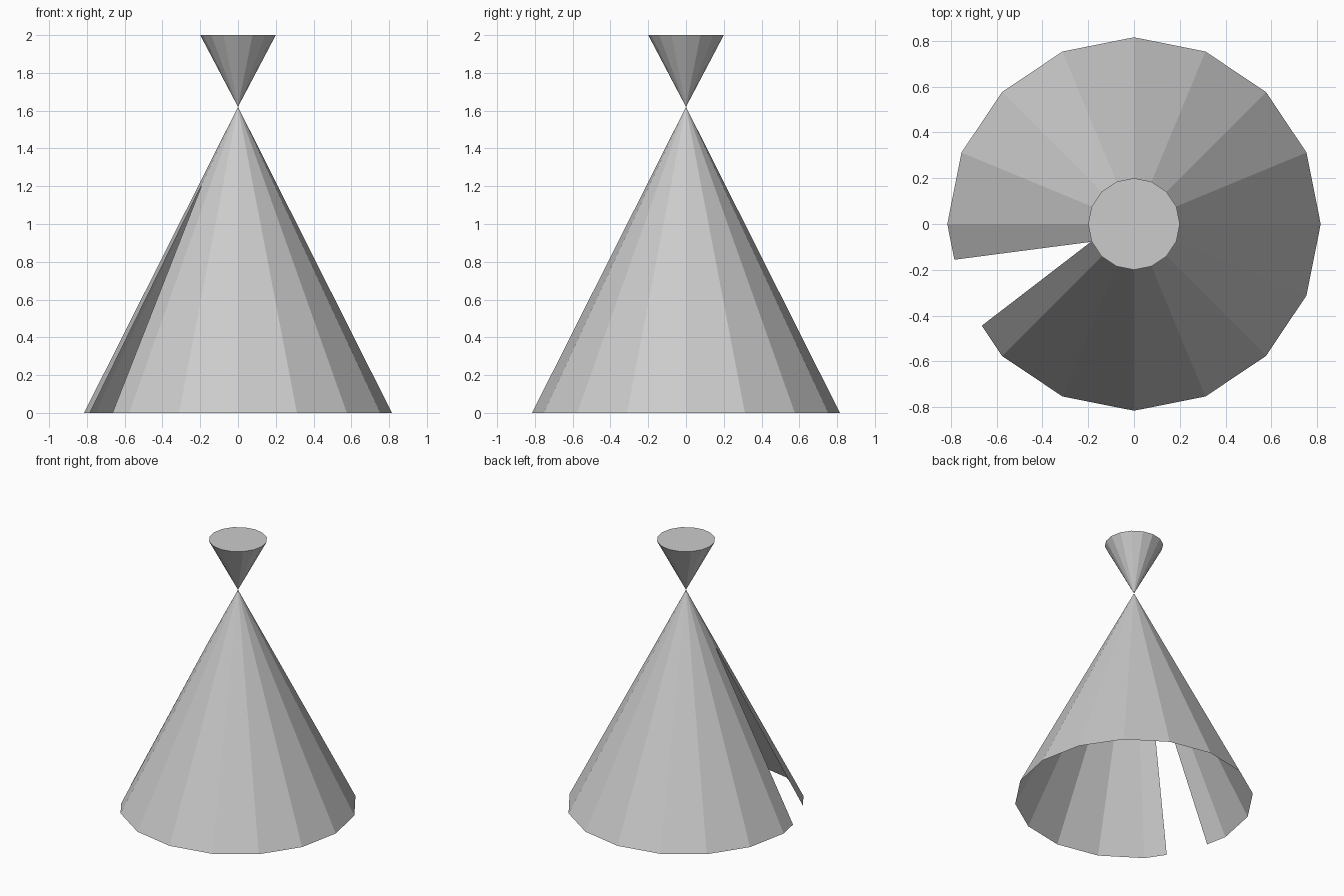
import bpy, bmesh
from math import cos, sin, tau
from mathutils import Vector

if "Cube" in bpy.data.objects:
    bpy.data.objects.remove(bpy.data.objects["Cube"])

SIDES = 16
BASE_R, APEX_Z = 0.815, 1.62
TOP_R, TOP_Z = 0.2, 2.0
DOOR = 9          # base corner the doorway is centred on


def ring(radius, z):
    return [Vector((radius * cos(tau * i / SIDES), radius * sin(tau * i / SIDES), z))
            for i in range(SIDES)]


def make_object(name, polygons):
    bm = bmesh.new()
    for poly in polygons:
        bm.faces.new([bm.verts.new(p) for p in poly])
    bmesh.ops.remove_doubles(bm, verts=bm.verts[:], dist=1e-5)
    mesh = bpy.data.meshes.new(name)
    bm.to_mesh(mesh)
    bm.free()
    obj = bpy.data.objects.new(name, mesh)
    bpy.context.collection.objects.link(obj)
    return obj


apex = Vector((0, 0, APEX_Z))

# Tent cover: open-bottomed sheet with a triangular doorway cut around one fold
base = ring(BASE_R, 0)
door_top = base[DOOR].lerp(apex, 0.75)
cover = []
for i in range(SIDES):
    a, b = base[i], base[(i + 1) % SIDES]
    middle = (a + b) / 2
    if i == DOOR - 1:
        cover.append((a, middle, door_top, apex))
    elif i == DOOR:
        cover.append((middle, b, apex, door_top))
    else:
        cover.append((a, b, apex))
make_object("tent_cover", cover)

# Smoke top: capped inverted cone meeting the cover at its tip
rim = ring(TOP_R, TOP_Z)
top = [(rim[(i + 1) % SIDES], rim[i], apex) for i in range(SIDES)]
top.append(rim)
make_object("smoke_top", top)
